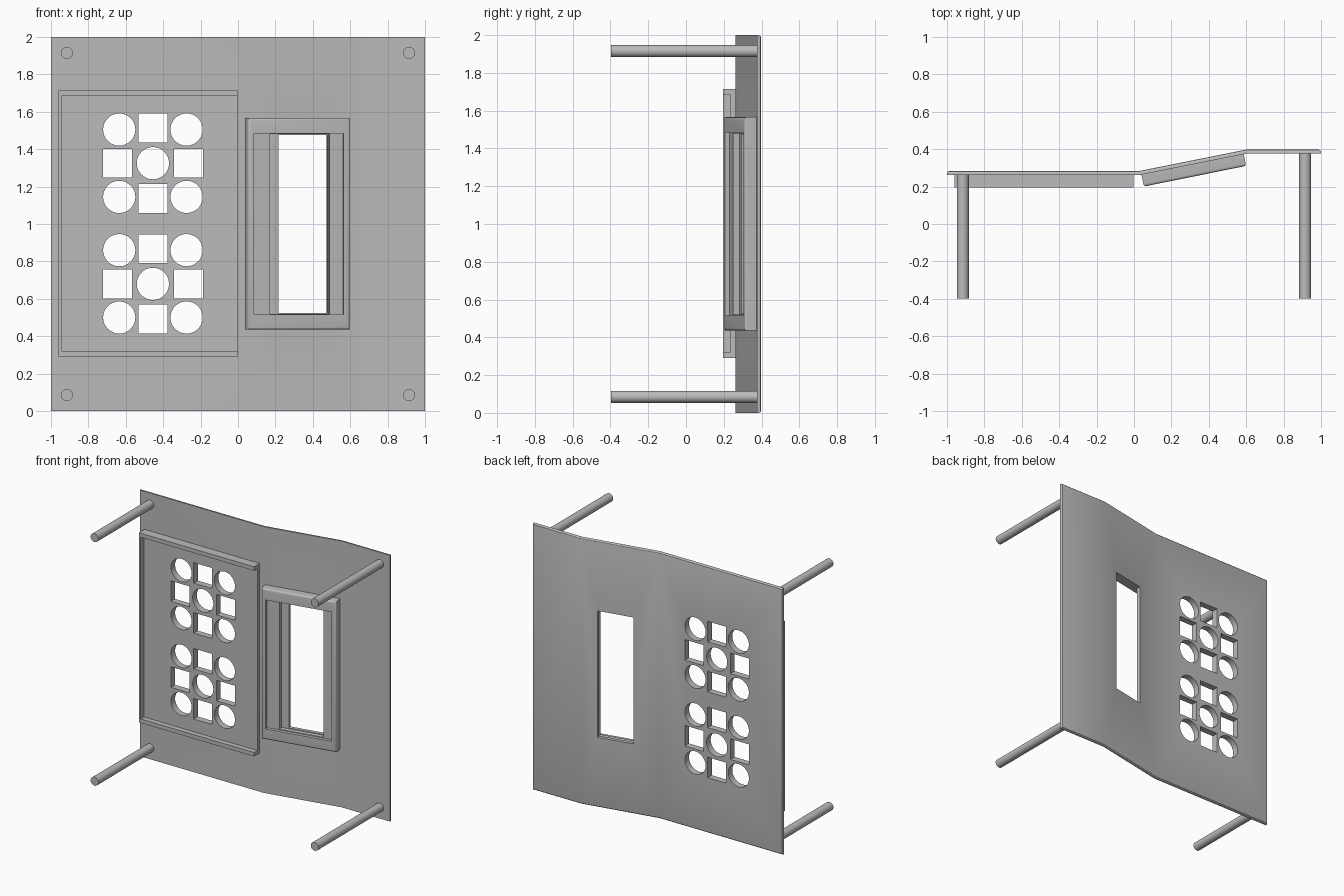
import bpy, bmesh, math
from mathutils import Matrix

if "Cube" in bpy.data.objects:
    bpy.data.objects.remove(bpy.data.objects["Cube"])

grey = bpy.data.materials.new("panel grey")
grey.use_nodes = True
grey.diffuse_color = (0.5, 0.5, 0.5, 1)
grey.node_tree.nodes["Principled BSDF"].inputs["Base Color"].default_value = (0.5, 0.5, 0.5, 1)

# Frame that follows the slanted middle section of the panel
TILT = Matrix.Translation((0.03, 0.262, 0)) @ Matrix.Rotation(math.atan2(0.115, 0.57), 4, "Z")


def add_box(bm, x, y, z):
    size = Matrix.Diagonal((x[1] - x[0], y[1] - y[0], z[1] - z[0], 1))
    centre = Matrix.Translation([sum(r) / 2 for r in (x, y, z)])
    return bmesh.ops.create_cube(bm, size=1, matrix=centre @ size)["verts"]


def add_rod(bm, x, z, radius, y):
    pose = Matrix.Translation((x, sum(y) / 2, z)) @ Matrix.Rotation(math.pi / 2, 4, "X")
    bmesh.ops.create_cone(bm, cap_ends=True, segments=48, radius1=radius,
                          radius2=radius, depth=y[1] - y[0], matrix=pose)


def finish(name, bm, matrix=Matrix()):
    bmesh.ops.recalc_face_normals(bm, faces=bm.faces)
    mesh = bpy.data.meshes.new(name)
    bm.to_mesh(mesh)
    bm.free()
    mesh.materials.append(grey)
    obj = bpy.data.objects.new(name, mesh)
    obj.matrix_world = matrix
    bpy.context.collection.objects.link(obj)
    return obj


def box_object(name, x, y, z, matrix=Matrix()):
    bm = bmesh.new()
    add_box(bm, x, y, z)
    return finish(name, bm, matrix)


def activate(obj):
    bpy.ops.object.select_all(action="DESELECT")
    obj.select_set(True)
    bpy.context.view_layer.objects.active = obj


def cut(obj, *cutters):
    activate(obj)
    for cutter in cutters:
        mod = obj.modifiers.new("cut", "BOOLEAN")
        mod.operation, mod.solver, mod.object = "DIFFERENCE", "EXACT", cutter
        bpy.ops.object.modifier_apply(modifier=mod.name)


def smooth(obj):
    activate(obj)
    bpy.ops.object.shade_smooth_by_angle(angle=math.radians(30))


# Cutter for the two groups of round and square holes
bm = bmesh.new()
for mid in (0.68, 1.325):
    for col in (-1, 0, 1):
        for row in (-1, 0, 1):
            if (col + row) % 2 == 0:
                add_rod(bm, -0.455 + 0.18 * col, mid + 0.18 * row, 0.086, (0, 0.6))
            else:
                x, z = -0.455 + 0.19 * col, mid + 0.188 * row
                add_box(bm, (x - 0.077, x + 0.077), (0, 0.6), (z - 0.077, z + 0.077))
hole_cutter = finish("hole_cutter", bm)

# Cutters for the window, its pocket and its shallow recess
window_cutter = box_object("window_cutter", (0.19, 0.457), (-0.2, 0.1), (0.525, 1.475), TILT)
pocket_cutter = box_object("pocket_cutter", (0.135, 0.461), (-0.2, -0.006), (0.52, 1.48), TILT)
recess_cutter = box_object("recess_cutter", (0.043, 0.533), (-0.2, -0.04), (0.515, 1.485), TILT)
tray_cutter = box_object("tray_cutter", (-0.945, 0.2), (0, 0.234), (0.32, 1.685))

# Bent panel: profile seen from above, extruded upward, rounded round the back
front = [(-1, 0.262), (0.03, 0.262), (0.6, 0.376), (1, 0.376)]
back = [(1, 0.397), (0.595, 0.397), (0.025, 0.283), (-1, 0.283)]
bm = bmesh.new()
base = bm.faces.new([bm.verts.new((x, y, 0)) for x, y in front + back])
grown = bmesh.ops.extrude_face_region(bm, geom=[base])["geom"]
bmesh.ops.translate(bm, vec=(0, 0, 2), verts=[v for v in grown if isinstance(v, bmesh.types.BMVert)])


def on_back(v):
    return any(abs(v.co.x - x) + abs(v.co.y - y) < 1e-4 for x, y in back)


rim = []
for e in bm.edges:
    a, b = e.verts
    level = abs(a.co.z - b.co.z) < 1e-4
    if on_back(a) and on_back(b) and (level or abs(a.co.x) > 0.99):
        rim.append(e)
bmesh.ops.bevel(bm, geom=rim, offset=0.012, segments=3, profile=0.5, affect="EDGES")
panel = finish("bent_panel", bm)
cut(panel, hole_cutter, window_cutter)
smooth(panel)

# Tray behind the holes, open on its inner side
tray = box_object("hole_tray", (-0.96, -0.003), (0.195, 0.263), (0.29, 1.715))
cut(tray, tray_cutter, hole_cutter)

# Window housing with rounded front edges
bm = bmesh.new()
add_box(bm, (0.01, 0.568), (-0.065, 0.001), (0.435, 1.567))
rim = [e for e in bm.edges if all(v.co.y < -0.05 for v in e.verts)]
bmesh.ops.bevel(bm, geom=rim, offset=0.014, segments=4, profile=0.5, affect="EDGES")
housing = finish("window_housing", bm, TILT)
bpy.context.view_layer.update()
cut(housing, recess_cutter, pocket_cutter, window_cutter)
smooth(housing)

# Four mounting posts
for side, x, end in (("right", -0.915, 0.27), ("left", 0.915, 0.385)):
    for level, z in (("lower", 0.085), ("upper", 1.915)):
        bm = bmesh.new()
        add_rod(bm, x, z, 0.032, (-0.397, end))
        smooth(finish(f"{level}_{side}_post", bm))

for cutter in (hole_cutter, window_cutter, pocket_cutter, recess_cutter, tray_cutter):
    bpy.data.objects.remove(cutter)
